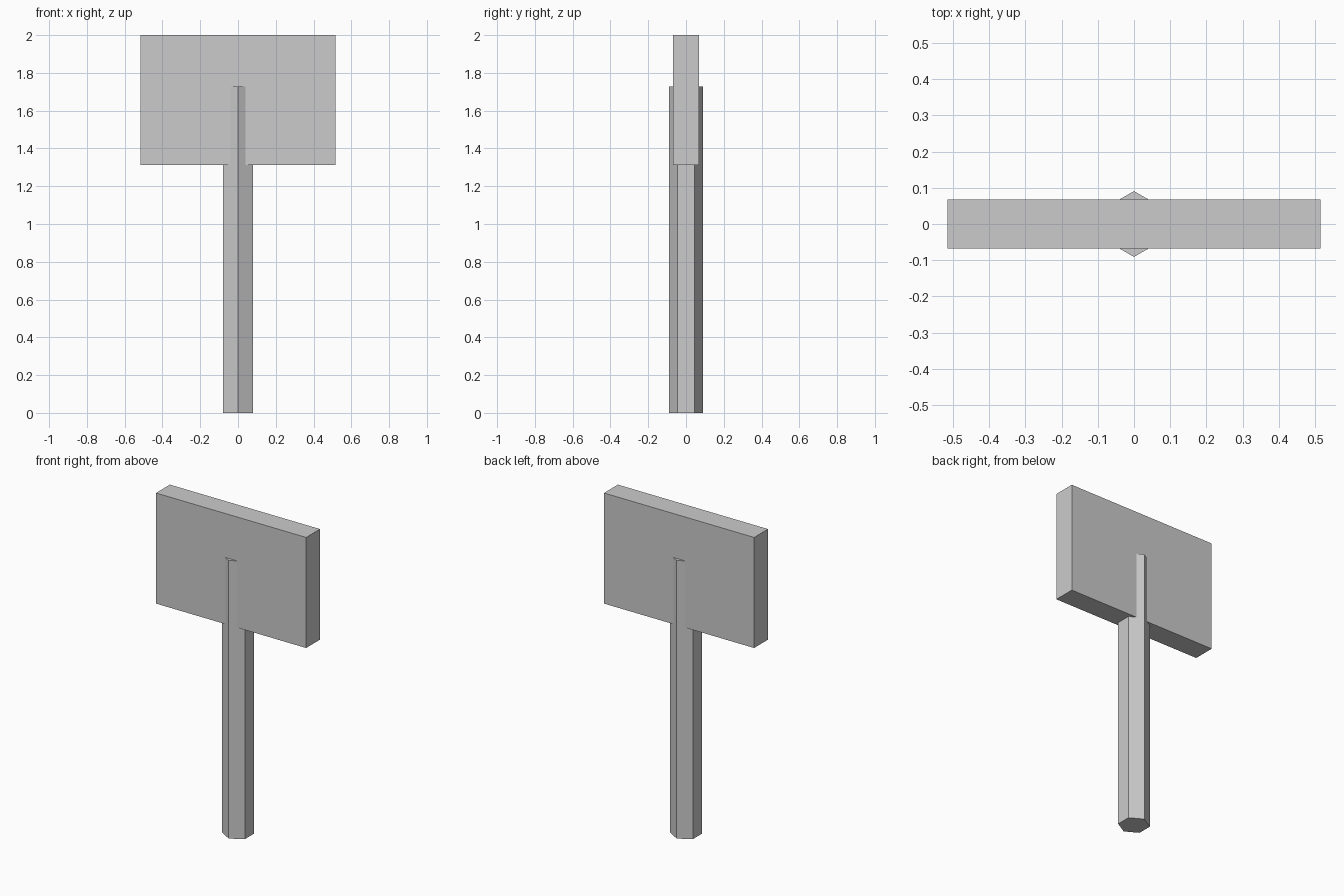
import bpy, bmesh
from math import sin, cos, pi

if "Cube" in bpy.data.objects:
    bpy.data.objects.remove(bpy.data.objects["Cube"])


def prism(name, outline, z0, z1):
    """Extrude a closed xy outline from z0 to z1."""
    bm = bmesh.new()
    base = bm.faces.new([bm.verts.new((x, y, z0)) for x, y in outline])
    top = bmesh.ops.extrude_face_region(bm, geom=[base])["geom"]
    verts = [g for g in top if isinstance(g, bmesh.types.BMVert)]
    bmesh.ops.translate(bm, verts=verts, vec=(0, 0, z1 - z0))
    # keep the bottom closed
    if not any(all(abs(v.co.z - z0) < 1e-6 for v in f.verts) for f in bm.faces):
        bm.faces.new([v for v in bm.verts if abs(v.co.z - z0) < 1e-6])
    bmesh.ops.recalc_face_normals(bm, faces=bm.faces)
    mesh = bpy.data.meshes.new(name)
    bm.to_mesh(mesh)
    bm.free()
    obj = bpy.data.objects.new(name, mesh)
    bpy.context.collection.objects.link(obj)
    return obj


# Hexagonal post with corners facing front and back
R = 0.091
prism("post", [(R * sin(i * pi / 3), R * cos(i * pi / 3)) for i in range(6)], 0, 1.727)

# Rectangular sign board set around the top of the post
W, D = 0.516, 0.068
prism("sign_board", [(-W, -D), (W, -D), (W, D), (-W, D)], 1.313, 2.0)
